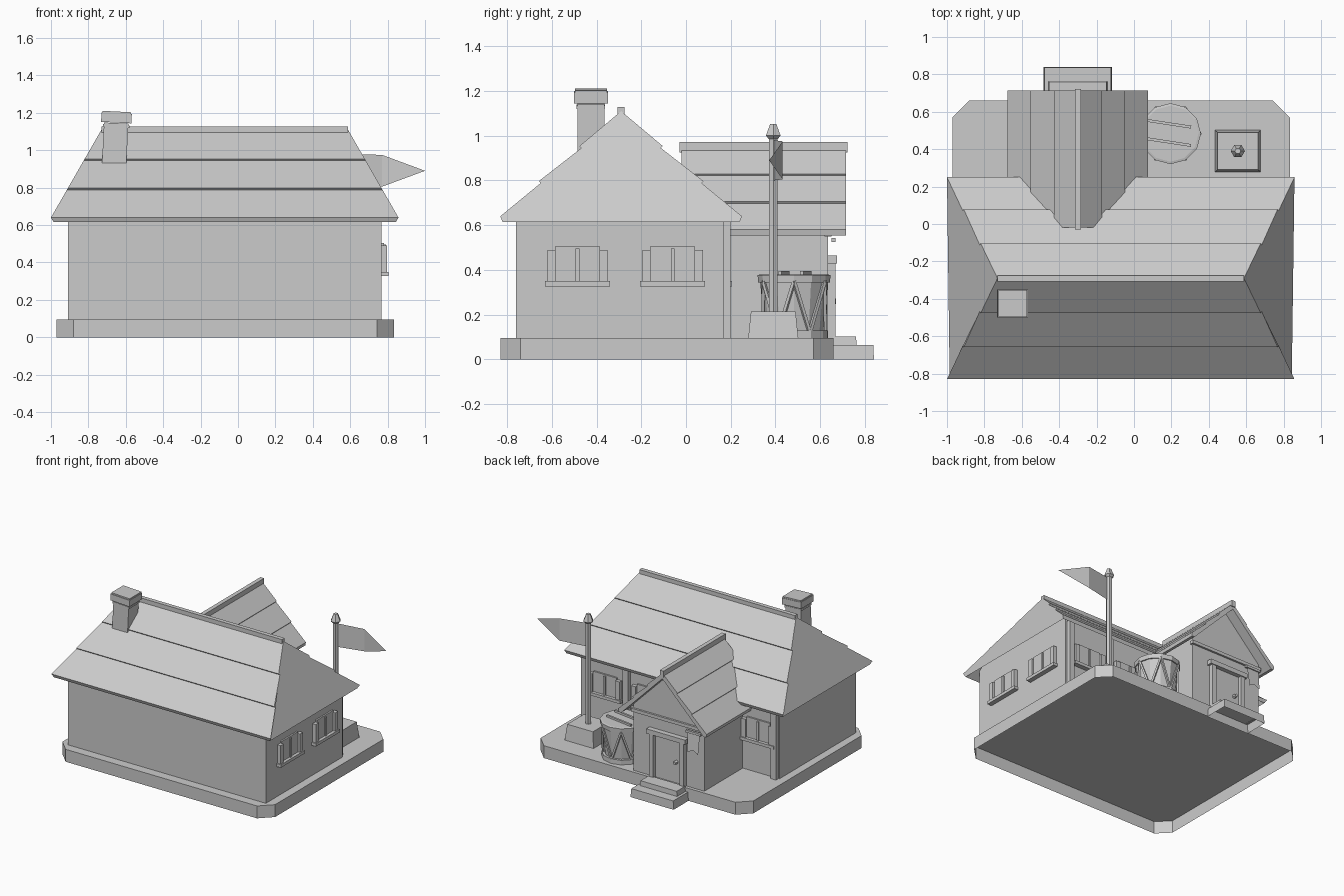
import bpy, bmesh, math
from mathutils import Matrix, Vector

if "Cube" in bpy.data.objects:
    bpy.data.objects.remove(bpy.data.objects["Cube"])

clay = bpy.data.materials.new("light_grey")
clay.use_nodes = True
GREY = (0.6, 0.6, 0.6, 1)
clay.diffuse_color = GREY
clay.node_tree.nodes["Principled BSDF"].inputs["Base Color"].default_value = GREY


def lowest_face(bm):
    return min(bm.faces, key=lambda f: f.calc_center_median().z)


def finish(name, bm, solid=True, open_bottom=False):
    if solid:
        bmesh.ops.recalc_face_normals(bm, faces=bm.faces)
    if open_bottom:
        bmesh.ops.delete(bm, geom=[lowest_face(bm)], context="FACES_ONLY")
    me = bpy.data.meshes.new(name)
    bm.to_mesh(me)
    bm.free()
    me.materials.append(clay)
    ob = bpy.data.objects.new(name, me)
    bpy.context.collection.objects.link(ob)
    return ob


def add_box(bm, x, y, z, taper=1.0):
    geo = bmesh.ops.create_cube(bm, size=1)
    for v in geo["verts"]:
        k = taper if v.co.z > 0 else 1
        v.co = Vector(((x[0] + x[1]) / 2 + v.co.x * k * (x[1] - x[0]),
                       (y[0] + y[1]) / 2 + v.co.y * k * (y[1] - y[0]),
                       z[0] if v.co.z < 0 else z[1]))


def box(name, x, y, z, taper=1.0, open_bottom=False):
    bm = bmesh.new()
    add_box(bm, x, y, z, taper)
    return finish(name, bm, open_bottom=open_bottom)


def loft_mesh(ring_a, ring_b):
    """Solid between two matching closed outlines."""
    bm = bmesh.new()
    a = [bm.verts.new(p) for p in ring_a]
    b = [bm.verts.new(p) for p in ring_b]
    bm.faces.new(a)
    bm.faces.new(b)
    n = len(a)
    for i in range(n):
        j = (i + 1) % n
        bm.faces.new((a[i], a[j], b[j], b[i]))
    bmesh.ops.recalc_face_normals(bm, faces=bm.faces)
    return bm


def lathe(name, centre, rings, sides):
    """Stack of (radius, height) rings around a vertical axis."""
    bm = bmesh.new()
    loops = []
    for r, z in rings:
        loops.append([bm.verts.new((centre[0] + r * math.cos(2 * math.pi * i / sides),
                                    centre[1] + r * math.sin(2 * math.pi * i / sides), z))
                      for i in range(sides)])
    for lo, hi in zip(loops, loops[1:]):
        for i in range(sides):
            j = (i + 1) % sides
            bm.faces.new((lo[i], lo[j], hi[j], hi[i]))
    bm.faces.new(loops[0])
    bm.faces.new(loops[-1])
    return finish(name, bm)


def add_bar(bm, p, q, w):
    p, q = Vector(p), Vector(q)
    d = q - p
    m = Matrix.Translation((p + q) / 2) @ d.to_track_quat("Z", "Y").to_matrix().to_4x4()
    bmesh.ops.create_cube(bm, size=1, matrix=m @ Matrix.Diagonal((w, w, d.length, 1)))


def mirrored(half):
    """Half outline ending at the ridge, mirrored to the other side."""
    return half + [(-u, z) for u, z in reversed(half[:-1])]


# base slab with cut corners, hollow underneath
X0, X1, Y0, Y1, C, FLOOR = -0.97, 0.833, -0.83, 0.66, 0.09, 0.095
plan = [(X0 + C, Y0), (X1 - C, Y0), (X1, Y0 + C), (X1, Y1 - C),
        (X1 - C, Y1), (X0 + C, Y1), (X0, Y1 - C), (X0, Y0 + C)]
bm = loft_mesh([(x, y, 0) for x, y in plan], [(x, y, FLOOR) for x, y in plan])
finish("base_slab", bm, open_bottom=True)

# main walls, rising under the slope of the roof
ring = mirrored([(0.465, FLOOR), (0.465, 0.675), (0.38, 0.745), (0, 0.745)])
finish("main_walls", loft_mesh([(-0.91, u - 0.295, z) for u, z in ring],
                               [(0.768, u - 0.295, z) for u, z in ring]))

# three-course hipped roof with a sloping soffit
outline = mirrored([(0.53, 0.615), (0.54, 0.64), (0.36, 0.788), (0.368, 0.797),
                    (0.178, 0.945), (0.186, 0.954), (0, 1.11)])


def hip(z):
    return 0.27 * abs(z - 0.64) / 0.47


bm = loft_mesh([(-1 + hip(z), u - 0.29, z) for u, z in outline],
               [(0.858 - hip(z), u - 0.29, z) for u, z in outline])
soffit = lowest_face(bm)
bmesh.ops.inset_region(bm, faces=[soffit], thickness=0.008)
mid = soffit.calc_center_median()
for v in soffit.verts:
    v.co += Vector((math.copysign(0.085, mid.x - v.co.x),
                    math.copysign(0.17, mid.y - v.co.y), 0.14))
finish("main_roof", bm)
box("main_ridge_cap", (-0.73, 0.588), (-0.307, -0.275), (1.08, 1.128))

# chimney, leaning slightly
bm = bmesh.new()
add_box(bm, (-0.065, 0.065), (-0.06, 0.06), (-0.03, 0.215))
add_box(bm, (-0.071, 0.071), (-0.064, 0.064), (0.193, 0.207))
add_box(bm, (-0.081, 0.081), (-0.076, 0.076), (0.218, 0.267))
add_box(bm, (-0.077, 0.077), (-0.072, 0.072), (0.26, 0.277))
chimney = finish("chimney", bm)
chimney.location = (-0.662, -0.425, 0.93)
chimney.rotation_euler = (0, 0.05, 0)

# rear wing with gabled walls
WX = -0.30
ring = mirrored([(0.30, FLOOR), (0.30, 0.61), (0, 0.92)])
finish("wing_walls", loft_mesh([(WX + u, -0.01, z) for u, z in ring],
                               [(WX + u, 0.635, z) for u, z in ring]))

# wing roof, an open slab with three courses
outer = mirrored([(0.37, 0.555), (0.375, 0.58), (0.247, 0.697), (0.253, 0.705),
                  (0.122, 0.822), (0.128, 0.83), (0, 0.95)])
inner = [(-0.348, 0.555), (0, 0.907), (0.348, 0.555)]
ring = outer + inner
finish("wing_roof", loft_mesh([(WX + u, -0.02, z) for u, z in ring],
                              [(WX + u, 0.715, z) for u, z in ring]))
box("wing_ridge_cap", (WX - 0.016, WX + 0.016), (-0.03, 0.722), (0.925, 0.972))
box("gable_tie", (WX - 0.31, WX + 0.31), (0.62, 0.65), (0.55, 0.575))

# door, frame, knob and steps
box("door", (WX - 0.11, WX + 0.11), (0.62, 0.642), (0.10, 0.44))
for side in (-1, 1):
    c = WX + side * 0.13
    box("door_post", (c - 0.018, c + 0.018), (0.62, 0.668), (FLOOR, 0.44))
box("door_lintel", (WX - 0.165, WX + 0.165), (0.62, 0.675), (0.43, 0.465))
bm = bmesh.new()
bmesh.ops.create_cone(bm, cap_ends=True, segments=6, radius1=0.016, radius2=0.012, depth=0.03,
                      matrix=Matrix.Translation((WX - 0.07, 0.655, 0.26)) @ Matrix.Rotation(-math.pi / 2, 4, "X"))
finish("door_knob", bm)
box("upper_step", (WX - 0.158, WX + 0.158), (0.655, 0.762), (0.06, 0.103), 0.97, True)
box("lower_step", (WX - 0.183, WX + 0.183), (0.655, 0.84), (0, 0.065), 0.97, True)

# small banner beside the door
bm = bmesh.new()
add_bar(bm, (-0.59, 0.66, 0.533), (-0.465, 0.66, 0.533), 0.018)
cloth = [(-0.58, 0.53), (-0.475, 0.53), (-0.485, 0.38), (-0.53, 0.405), (-0.575, 0.38)]
bm.faces.new([bm.verts.new((x, 0.66 + (0.53 - z) * 0.1, z)) for x, z in cloth])
finish("door_banner", bm, solid=False)


# windows with shutters, a mullion and a sill
def window(name, x, y, angle):
    bm = bmesh.new()
    add_box(bm, (-0.10, 0.10), (-0.012, 0.02), (0.345, 0.505))
    add_box(bm, (-0.145, 0.145), (-0.036, 0.02), (0.327, 0.35))
    add_box(bm, (-0.008, 0.008), (-0.022, 0.02), (0.35, 0.495))
    for side in (-1, 1):
        add_box(bm, (side * 0.117 - 0.018, side * 0.117 + 0.018), (-0.028, 0.02), (0.35, 0.49))
    ob = finish(name, bm)
    ob.location = (x, y, 0)
    ob.rotation_euler = (0, 0, angle)


for y in (-0.485, -0.06):
    window("side_window", 0.768, y, math.pi / 2)
for x in (-0.74, 0.19, 0.56):
    window("rear_window", x, 0.17, math.pi)

# timber posts on the rear wall
for x in (-0.88, 0.375, 0.73):
    box("rear_post", (x - 0.022, x + 0.022), (0.15, 0.20), (FLOOR, 0.66))

# flagpole on a pedestal
FX, FY = 0.555, 0.39
box("flag_pedestal", (FX - 0.122, FX + 0.122), (FY - 0.112, FY + 0.112), (FLOOR, 0.215), 0.89)
lathe("flagpole", (FX, FY), [(0.021, 0.2), (0.021, 1.0)], 6)
lathe("pole_finial", (FX, FY), [(0.022, 0.985), (0.038, 1.0), (0.016, 1.053)], 6)

# folded pennant
bm = bmesh.new()
a, b, c, d, tip = [bm.verts.new(p) for p in (
    (FX, FY, 0.80), (FX, FY, 0.98), (0.77, 0.432, 0.975), (0.77, 0.432, 0.805), (1.0, 0.372, 0.89))]
bm.faces.new((a, b, c, d))
bm.faces.new((d, c, tip))
finish("pennant", bm, solid=False)

# drum with rims, zigzag cords and sticks
DX, DY = 0.195, 0.483
lathe("drum_body", (DX, DY), [(0.128, FLOOR), (0.153, 0.36)], 12)
lathe("drum_top_rim", (DX, DY), [(0.16, 0.343), (0.163, 0.377), (0.15, 0.38)], 12)
lathe("drum_bottom_rim", (DX, DY), [(0.15, FLOOR), (0.15, 0.13)], 12)
bm = bmesh.new()
points = []
for i in range(12):
    t = 2 * math.pi * i / 12
    r, z = ((0.158, 0.35), (0.141, 0.12))[i % 2]
    points.append((DX + r * math.cos(t), DY + r * math.sin(t), z))
for i in range(12):
    add_bar(bm, points[i], points[(i + 1) % 12], 0.014)
finish("drum_cords", bm)
bm = bmesh.new()
for y in (0.455, 0.553):
    add_bar(bm, (0.075, y, 0.388), (0.305, y - 0.035, 0.388), 0.015)
finish("drum_sticks", bm)
